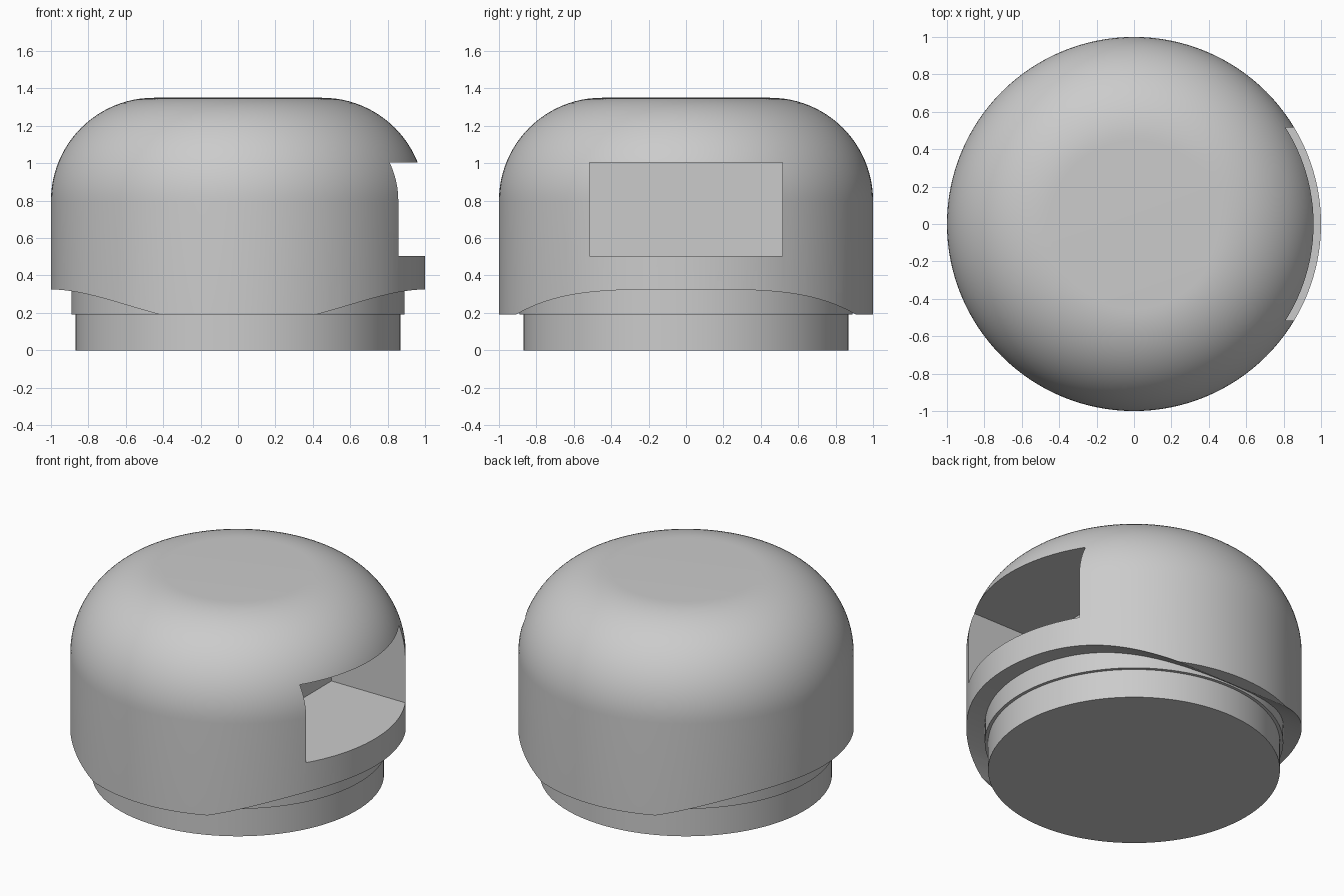
import bpy
import bmesh
import math

cube = bpy.data.objects.get("Cube")
if cube:
    bpy.data.objects.remove(cube, do_unlink=True)

SEGMENTS = 128

grey = bpy.data.materials.new("plain_grey")
grey.use_nodes = True
colour = (0.6, 0.6, 0.6, 1)
grey.diffuse_color = colour
grey.node_tree.nodes["Principled BSDF"].inputs["Base Color"].default_value = colour


def add_object(name, bm):
    bmesh.ops.recalc_face_normals(bm, faces=bm.faces)
    mesh = bpy.data.meshes.new(name)
    bm.to_mesh(mesh)
    bm.free()
    mesh.materials.append(grey)
    obj = bpy.data.objects.new(name, mesh)
    bpy.context.collection.objects.link(obj)
    return obj


def select_only(obj):
    bpy.ops.object.select_all(action="DESELECT")
    obj.select_set(True)
    bpy.context.view_layer.objects.active = obj


def lathe(name, profile):
    """Closed solid of revolution from (radius, height) points."""
    bm = bmesh.new()
    rings = []
    for r, z in profile:
        angles = [2 * math.pi * i / SEGMENTS for i in range(SEGMENTS)]
        rings.append([bm.verts.new((r * math.cos(a), r * math.sin(a), z)) for a in angles])
    for low, high in zip(rings, rings[1:]):
        for i in range(SEGMENTS):
            j = (i + 1) % SEGMENTS
            bm.faces.new((low[i], low[j], high[j], high[i]))
    bm.faces.new(rings[0][::-1])
    bm.faces.new(rings[-1])
    return add_object(name, bm)


def prism_along_x(name, outline, x0, x1):
    """Extrude a (y, z) outline from x0 to x1."""
    bm = bmesh.new()
    face = bm.faces.new([bm.verts.new((x0, y, z)) for y, z in outline])
    moved = bmesh.ops.extrude_face_region(bm, geom=[face])["geom"]
    verts = [v for v in moved if isinstance(v, bmesh.types.BMVert)]
    bmesh.ops.translate(bm, verts=verts, vec=(x1 - x0, 0, 0))
    return add_object(name, bm)


def cut(target, cutter):
    cutter.hide_render = True
    mod = target.modifiers.new("cut", "BOOLEAN")
    mod.operation = "DIFFERENCE"
    mod.solver = "EXACT"
    mod.object = cutter
    select_only(target)
    bpy.ops.object.modifier_apply(modifier=mod.name)
    bpy.data.objects.remove(cutter, do_unlink=True)


# Domed cap with a rounded shoulder
fillet, shoulder = 0.55, 0.8
profile = [(1, 0.19)]
for i in range(25):
    a = math.pi / 2 * i / 24
    profile.append((1 - fillet + fillet * math.cos(a), shoulder + fillet * math.sin(a)))
cap = lathe("domed_cap", profile)

# Arched relief under the cap, running from side to side
half, crown, rise = 0.91, 0.325, 0.135
arch = [(half, 0.1)]
for i in range(49):
    t = 1 - i / 24
    arch.append((half * t, crown - rise * abs(t) ** 3.9))
arch.append((-half, 0.1))
cut(cap, prism_along_x("arch_cutter", arch, -1.2, 1.2))

# Rectangular pocket in the left side
pocket = [(-0.515, 0.505), (0.515, 0.505), (0.515, 1.005), (-0.515, 1.005)]
cut(cap, prism_along_x("pocket_cutter", pocket, 0.32, 1.2))

# Stepped neck and base plug
neck = lathe("stepped_neck", [(0.87, 0), (0.87, 0.19), (0.89, 0.19), (0.89, 0.4)])

for obj in (cap, neck):
    select_only(obj)
    bpy.ops.object.shade_smooth_by_angle(angle=math.radians(25))
